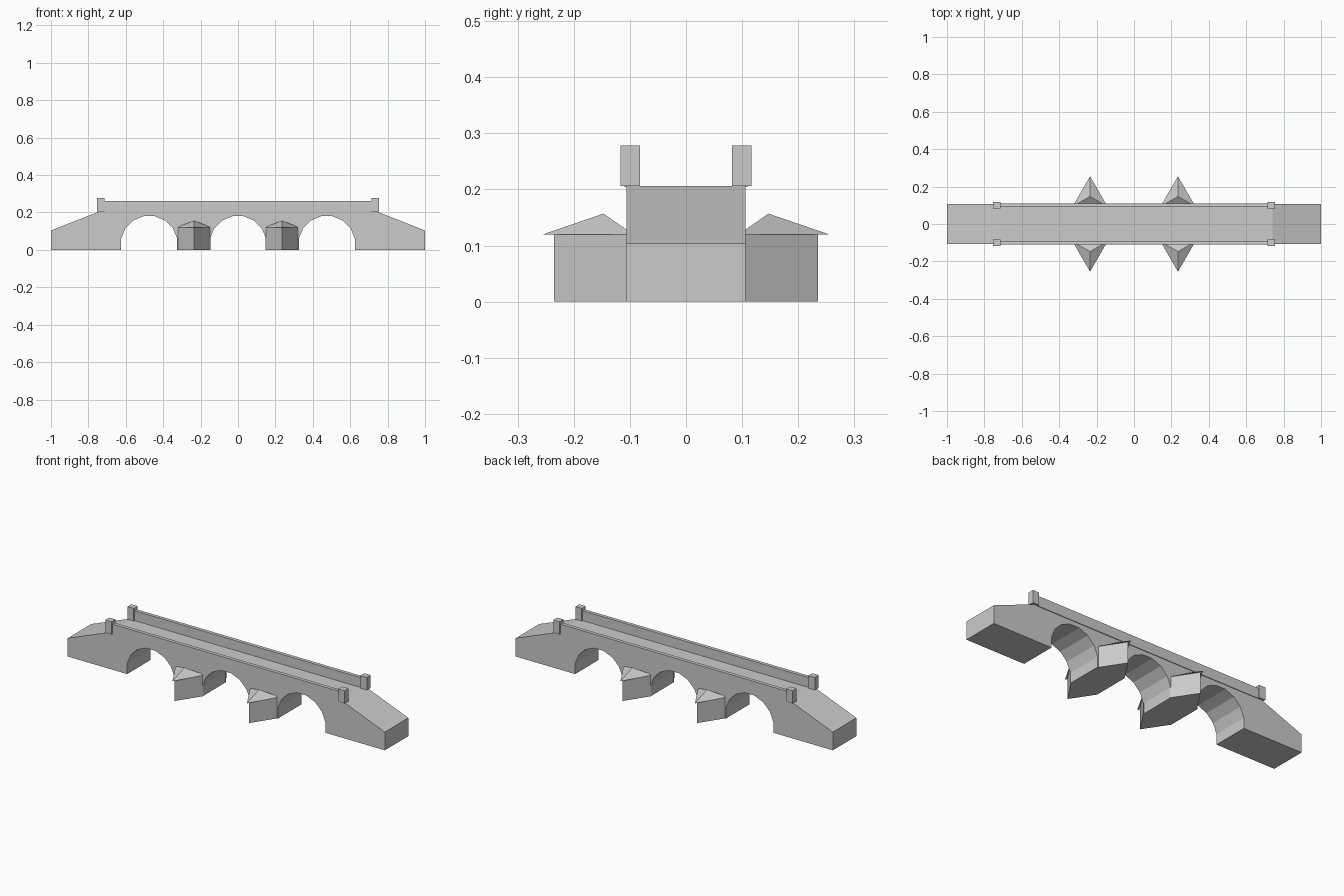
import bpy, bmesh, math

if "Cube" in bpy.data.objects:
    bpy.data.objects.remove(bpy.data.objects["Cube"])

stone = bpy.data.materials.new("grey_stone")
stone.diffuse_color = (0.6, 0.6, 0.6, 1)
stone.use_nodes = True
stone.node_tree.nodes["Principled BSDF"].inputs["Base Color"].default_value = stone.diffuse_color


def add_object(name, bm):
    bmesh.ops.recalc_face_normals(bm, faces=bm.faces)
    mesh = bpy.data.meshes.new(name)
    bm.to_mesh(mesh)
    bm.free()
    mesh.materials.append(stone)
    obj = bpy.data.objects.new(name, mesh)
    bpy.context.collection.objects.link(obj)
    return obj


def extrude(name, points, offset):
    """Extrude a closed outline of 3D points by an offset vector."""
    bm = bmesh.new()
    face = bm.faces.new([bm.verts.new(p) for p in points])
    result = bmesh.ops.extrude_face_region(bm, geom=[face], use_keep_orig=True)
    verts = [g for g in result["geom"] if isinstance(g, bmesh.types.BMVert)]
    bmesh.ops.translate(bm, verts=verts, vec=offset)
    return add_object(name, bm)


def box(name, x0, x1, y0, y1, z0, z1):
    outline = [(x0, y0, z0), (x1, y0, z0), (x1, y1, z0), (x0, y1, z0)]
    return extrude(name, outline, (0, 0, z1 - z0))


# Bridge body: ramped outline with three faceted arches
HALF_W = 0.106
ARCH_R = 0.15 / math.cos(math.pi / 16)
ARCH_Z = 0.03
profile = [(1, 0), (1, 0.104), (0.74, 0.206),
           (-0.74, 0.206), (-1, 0.104), (-1, 0)]
for cx in (-0.475, 0, 0.475):
    profile.append((cx - 0.15, 0))
    for i in range(8 + 1 - 1, -1, -1):
        a = math.radians(-11.25 + 22.5 * (i + 1))
        if i == 8:
            a = math.radians(180 + 11.25 - 22.5)
            continue
        profile.append((cx + ARCH_R * math.cos(a), ARCH_Z + ARCH_R * math.sin(a)))
    profile.append((cx + 0.15, 0))
extrude("bridge_body", [(x, -HALF_W, z) for x, z in profile], (0, 2 * HALF_W, 0))

for side, label in ((-1, "front"), (1, "back")):
    # Parapet wall and its end posts
    box(f"{label}_parapet", -0.72, 0.72, side * 0.09, side * 0.11, 0.204, 0.262)
    for x in (-0.735, 0.735):
        box(f"{label}_post", x - 0.02, x + 0.02, side * 0.082, side * 0.117, 0.206, 0.278)

    # Pointed cutwaters with overhanging pyramid caps
    for x in (-0.235, 0.235):
        extrude(f"{label}_cutwater",
                [(x - 0.087, side * 0.103, 0), (x + 0.087, side * 0.103, 0),
                 (x, side * 0.235, 0)], (0, 0, 0.12))
        bm = bmesh.new()
        base = [bm.verts.new(p) for p in (
            (x - 0.093, side * 0.094, 0.12), (x + 0.093, side * 0.094, 0.12),
            (x, side * 0.255, 0.12))]
        tip = bm.verts.new((x, side * 0.147, 0.157))
        bm.faces.new(base)
        for i in range(3):
            bm.faces.new((base[i], base[(i + 1) % 3], tip))
        add_object(f"{label}_cutwater_cap", bm)
